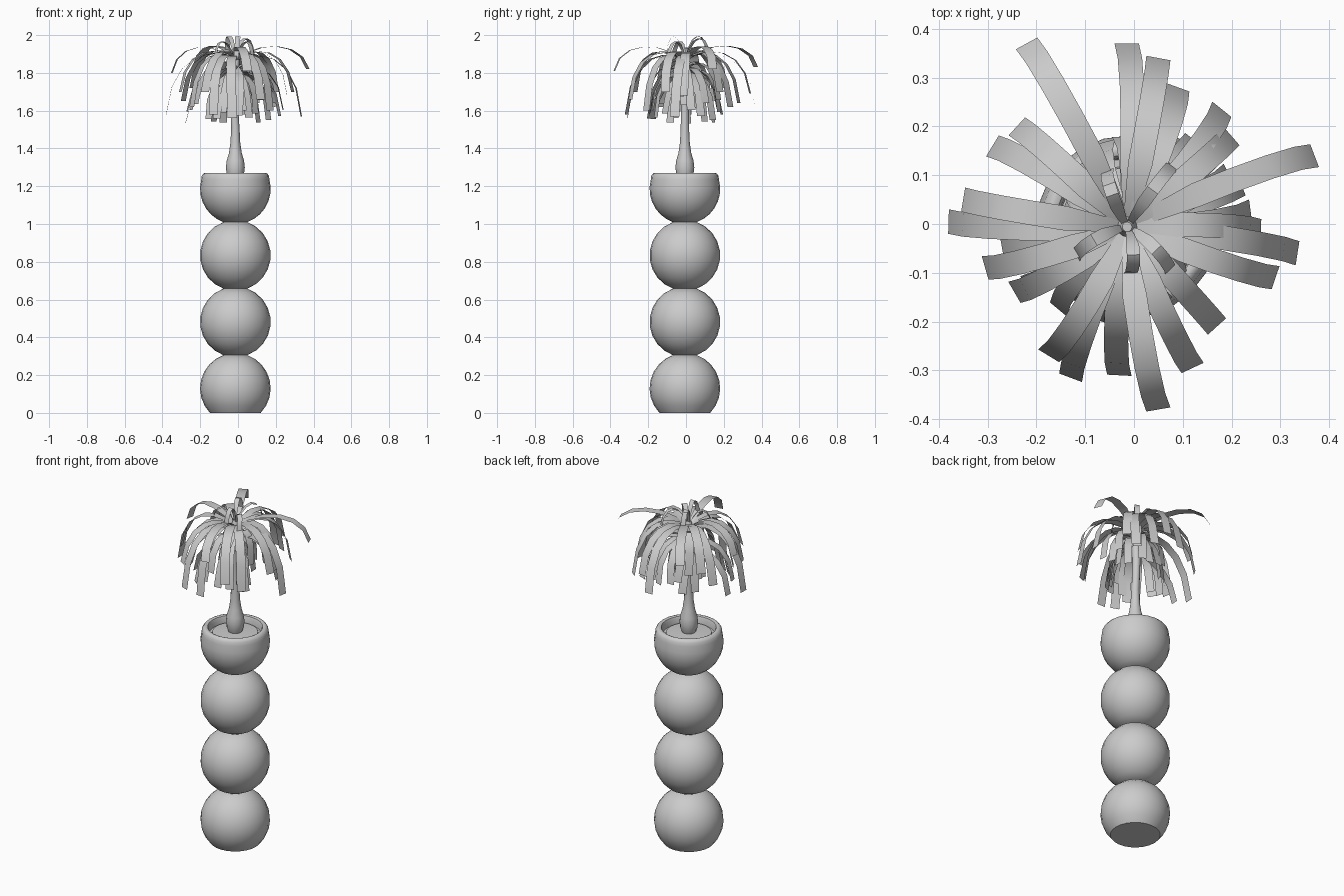
import bpy, bmesh, math, random
from mathutils import Vector

if "Cube" in bpy.data.objects:
    bpy.data.objects.remove(bpy.data.objects["Cube"])

random.seed(4)
CX, CY = -0.014, -0.006     # column axis
R = 0.187                   # ball radius


def finish(name, bm, angle=40):
    me = bpy.data.meshes.new(name)
    bm.to_mesh(me)
    bm.free()
    ob = bpy.data.objects.new(name, me)
    bpy.context.collection.objects.link(ob)
    bpy.ops.object.select_all(action='DESELECT')
    ob.select_set(True)
    bpy.context.view_layer.objects.active = ob
    bpy.ops.object.shade_smooth_by_angle(angle=math.radians(angle))
    return ob


def lathe(name, profile, segs=24):
    """Revolve (radius, z, optional dx) points around the column axis; cap the ends."""
    bm = bmesh.new()
    rings = []
    for p in profile:
        r, z = p[:2]
        dx = p[2] if len(p) > 2 else 0
        rings.append([bm.verts.new((CX + dx + r * math.cos(2 * math.pi * i / segs),
                                    CY + r * math.sin(2 * math.pi * i / segs), z))
                      for i in range(segs)])
    for a, b in zip(rings, rings[1:]):
        for i in range(segs):
            j = (i + 1) % segs
            bm.faces.new((a[i], a[j], b[j], b[i]))
    bm.faces.new(rings[0][::-1])
    bm.faces.new(rings[-1])
    return finish(name, bm)


def arc(zc, z0, z1, n):
    """Sphere profile between two heights."""
    a0, a1 = math.asin((z0 - zc) / R), math.asin((z1 - zc) / R)
    return [(R * math.cos(a0 + (a1 - a0) * i / n), zc + R * math.sin(a0 + (a1 - a0) * i / n))
            for i in range(n + 1)]


# Stacked balls, the lowest one cut flat
lathe("ball_bottom", arc(0.13, 0.0, 0.307, 8))
lathe("ball_lower", arc(0.482, 0.307, 0.658, 9))
lathe("ball_upper", arc(0.834, 0.658, 1.01, 9))

# Bowl with rounded rim and soil
bowl = arc(1.186, 1.01, 1.235, 7)
bowl += [(0.178, 1.255), (0.168, 1.268), (0.158, 1.271), (0.148, 1.267),
         (0.143, 1.255), (0.14, 1.225)]
lathe("bowl", bowl)
lathe("soil", [(0.125, 1.225), (0.122, 1.238), (0.06, 1.243)])

# Swollen trunk, leaning slightly
lathe("trunk", [(0.035, 1.235), (0.046, 1.265), (0.05, 1.30), (0.046, 1.335), (0.034, 1.375),
                (0.026, 1.43), (0.022, 1.51), (0.021, 1.6, -0.005), (0.022, 1.7, -0.008),
                (0.024, 1.8, -0.005), (0.022, 1.87), (0.01, 1.9)], 12)


def leaf(bm, tip, z0, arch, width, n=6):
    """Drooping strip from the crown to the tip, following a Bezier arch."""
    base = Vector((CX, CY, z0))
    tip = Vector(tip)
    out = Vector((tip.x - CX, tip.y - CY, 0))
    side = Vector((-out.y, out.x, 0)).normalized()
    bend = side * random.uniform(-0.02, 0.02)
    p1 = base + out * 0.3 + bend
    p2 = base + out * 0.92 + bend
    p1.z = p2.z = arch
    last = None
    for i in range(n + 1):
        t = i / n
        s = 1 - t
        p = base * s**3 + p1 * 3 * s * s * t + p2 * 3 * s * t * t + tip * t**3
        w = side * width * 0.5 * min(1, 0.35 + 2 * t)
        pair = (bm.verts.new(p - w), bm.verts.new(p + w))
        if last:
            bm.faces.new((last[0], pair[0], pair[1], last[1]))
        last = pair


# Long outer leaves: tip x, y, z
OUTER = [(-0.22, .37, 1.83), (-.015, .37, 1.61), (.05, .34, 1.69), (.09, .28, 1.64),
         (.18, .235, 1.62), (.20, .18, 1.7), (.37, .14, 1.82), (.26, -.015, 1.68),
         (.335, -.06, 1.57), (.29, -.11, 1.7), (.17, -.21, 1.6), (.12, -.295, 1.66),
         (.05, -.38, 1.81), (-.03, -.31, 1.56), (-.13, -.315, 1.58), (-.175, -.27, 1.7),
         (-.245, -.14, 1.62), (-.305, -.09, 1.7), (-.38, .005, 1.58), (-.29, .16, 1.65),
         (-.24, .20, 1.72), (-.35, .05, 1.8)]
bm = bmesh.new()
for x, y, z in OUTER:
    leaf(bm, (x, y, z), 1.86, 1.95 + (z - 1.7) * 0.2, 0.05)
finish("outer_leaves", bm)

# Short upright leaves at the crown
bm = bmesh.new()
for x, y, z, top in [(-.055, .11, 1.91, 2.03), (-.01, -.105, 1.88, 2.035), (.075, -.1, 1.86, 2.0),
                     (-.12, -.07, 1.87, 2.0), (.08, .12, 1.88, 2.02)]:
    leaf(bm, (x, y, z), 1.86, top, 0.027)
finish("crown_leaves", bm)

# Shorter drooping leaves filling the lower skirt
bm = bmesh.new()
for i in range(30):
    a = i * 2.39996
    r = 0.12 + 0.15 * ((i * 7) % 30) / 30
    z = random.uniform(1.53, 1.68)
    leaf(bm, (CX + r * math.cos(a), CY + r * math.sin(a), z),
         random.uniform(1.78, 1.85), z + random.uniform(0.2, 0.25), 0.045, 5)
finish("skirt_leaves", bm)
